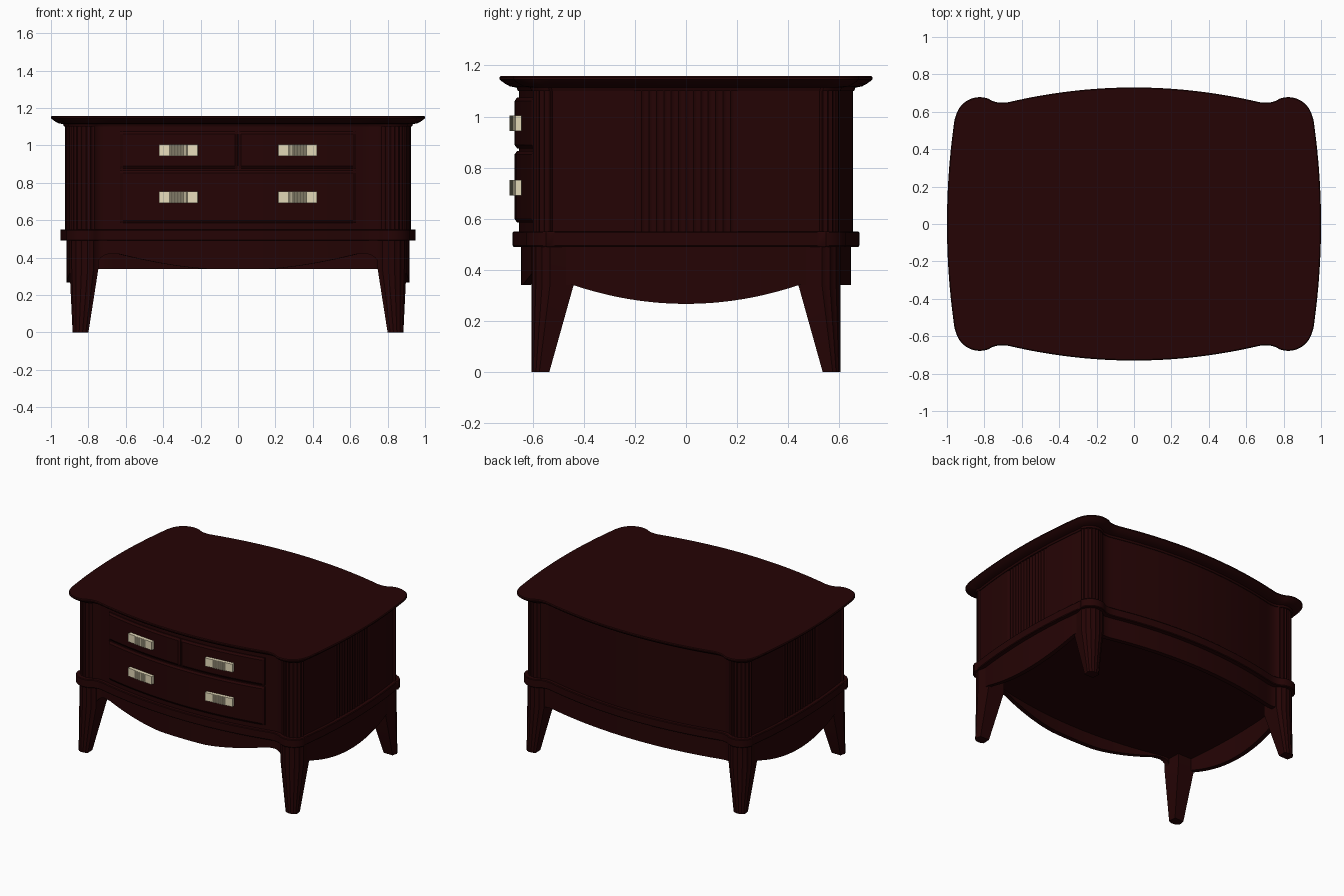
import bpy, bmesh, math
from mathutils import Matrix

if "Cube" in bpy.data.objects:
    bpy.data.objects.remove(bpy.data.objects["Cube"])


def material(name, color):
    m = bpy.data.materials.new(name)
    m.diffuse_color = color
    m.use_nodes = True
    m.node_tree.nodes["Principled BSDF"].inputs["Base Color"].default_value = m.diffuse_color
    return m


WOOD = material("dark_wood", (0.018, 0.0011, 0.0013, 1))
BRASS = material("pale_metal", (0.80, 0.72, 0.50, 1))


def finish(name, bm, mat=WOOD, angle=30):
    bmesh.ops.recalc_face_normals(bm, faces=bm.faces[:])
    me = bpy.data.meshes.new(name)
    bm.to_mesh(me)
    bm.free()
    ob = bpy.data.objects.new(name, me)
    bpy.context.collection.objects.link(ob)
    me.materials.append(mat)
    bpy.ops.object.select_all(action='DESELECT')
    ob.select_set(True)
    bpy.context.view_layer.objects.active = ob
    bpy.ops.object.shade_smooth_by_angle(angle=math.radians(angle))
    return ob


def front_y(x, d):
    return 0.73 - 1.03 * d - 0.175 * x * x


def outline(d, flute=0.0, n_side=72):
    """Bowed plan outline with round corner lobes, inset by d."""
    cx, cy, r = 0.825 - 0.15 * d, 0.547 - 0.5 * d, 0.131 - 0.55 * d
    q = []
    for i in range(n_side + 1):
        y = (cy + 0.012) * i / n_side
        x = 1 - d - 0.13 * y * y
        if flute and i < 29:                      # fluted middle of each side
            x -= flute * abs(math.sin(math.pi * i / 4))
        q.append((x, y))
    end = math.pi / 2
    while cy + r * math.sin(end) > front_y(cx + r * math.cos(end), d):
        end += 0.01
    corner = (cx + r * math.cos(end), cy + r * math.sin(end))
    start, end = 0.25, end - 0.45
    for i in range(29):                           # corner lobe
        a = start + (end - start) * i / 28
        rr = r - flute * abs(math.sin(math.pi * i / 4))
        q.append((cx + rr * math.cos(a), cy + rr * math.sin(a)))
    p0, x_last = q[-1], corner[0] - 0.075
    p2 = (x_last, front_y(x_last, d))
    for i in range(1, 7):                         # hollow between lobe and front
        t = i / 7
        q.append(tuple((1 - t) ** 2 * a + 2 * t * (1 - t) * b + t * t * c
                       for a, b, c in zip(p0, corner, p2)))
    for i in range(25):                           # bowed front
        x = x_last * (1 - i / 24)
        q.append((x, front_y(x, d)))
    half = q + [(-x, y) for x, y in q[-2::-1]]
    return half + [(x, -y) for x, y in half[-2:0:-1]]


def loft(name, rings, caps=True, angle=30):
    """Skin equal-length rings of 3D points."""
    bm = bmesh.new()
    vs = [[bm.verts.new(p) for p in ring] for ring in rings]
    n = len(vs[0])
    for a, b in zip(vs, vs[1:]):
        for i in range(n):
            j = (i + 1) % n
            bm.faces.new((a[i], a[j], b[j], b[i]))
    if caps:
        bm.faces.new(vs[0])
        bm.faces.new(vs[-1])
    return finish(name, bm, angle=angle)


def ring(d, z, **kw):
    return [(x, y, z) for x, y in outline(d, **kw)]


# Table top with moulded edge
loft("table_top", [ring(d, z, n_side=24) for d, z in (
    (0.07, 1.10), (0.065, 1.113), (0.04, 1.118), (0.022, 1.128),
    (0.006, 1.14), (0, 1.146), (0, 1.153), (0.005, 1.158))])

# Fluted cabinet body and belt moulding
loft("cabinet_body", [ring(0.075, z, flute=0.006) for z in (0.54, 1.105)])
loft("belt_moulding", [ring(d, z, n_side=24) for d, z in (
    (0.054, 0.49), (0.05, 0.495), (0.05, 0.546), (0.054, 0.551))])


# Apron: shaped lower edge on front and sides, straight at the back
def apron_z(x, y):
    ax = abs(x)
    if abs(y) < 0.44 and ax > 0.76:
        return 0.34 - 0.073 * (1 - (y / 0.44) ** 2)
    if y < 0 and ax < 0.76:
        if ax > 0.68:
            return 0.34 + 0.08 * math.sqrt(max(0, 1 - ((ax - 0.68) / 0.08) ** 2))
        if ax > 0.64:
            return 0.42
        return 0.34 + 0.08 * max(0, (ax - 0.16) / 0.48) ** 1.5
    return 0.34


outer, inner = outline(0.082), outline(0.114)
low = [apron_z(x, y) for x, y in outer]
loft("apron", [
    [(x, y, 0.5) for x, y in outer],
    [(x, y, z) for (x, y), z in zip(outer, low)],
    [(x, y, z) for (x, y), z in zip(inner, low)],
    [(x, y, 0.5) for x, y in inner]], caps=False)
loft("bottom_panel", [ring(0.1, z, n_side=24) for z in (0.43, 0.45)])

# Tapered legs with fluted outer corner, upper part tucked behind the apron
section = []
for i in range(25):
    a = math.radians(10 + 130 * i / 24)
    r = 0.088 - 0.004 * abs(math.sin(math.pi * i / 4))
    section.append((0.814 + r * math.cos(a), 0.517 + r * math.sin(a)))
section += [(0.752, 0.44), (0.884, 0.44)]
foot = [(0.80 + (x - 0.747) / 0.155 * 0.085, 0.535 + (y - 0.44) / 0.165 * 0.07)
        for x, y in section]
legs = loft("legs", [[(x, y, 0) for x, y in foot],
                     [(x, y, 0.34) for x, y in section],
                     [(x, y, 0.495) for x, y in section]])
mirror = legs.modifiers.new("mirror", 'MIRROR')
mirror.use_axis = (True, True, False)


# Drawer fronts: raised bevelled panels that follow the bow
def drawer(name, x0, x1, z0, z1):
    b, n = 0.014, 20
    cols = [(x0, -0.03), (x0, 0.008)]
    cols += [(x0 + b + (x1 - x0 - 2 * b) * i / n, 0.018) for i in range(n + 1)]
    cols += [(x1, 0.008), (x1, -0.03)]
    rows = [(z0, -0.03), (z0, 0.008), (z0 + b, 0.018),
            (z1 - b, 0.018), (z1, 0.008), (z1, -0.03)]
    bm = bmesh.new()
    g = [[bm.verts.new((x, -front_y(x, 0.075) - min(hx, hz), z))
          for x, hx in cols] for z, hz in rows]
    for a, c in zip(g, g[1:]):
        for i in range(len(cols) - 1):
            bm.faces.new((a[i], a[i + 1], c[i + 1], c[i]))
    me = finish(name, bm, angle=20).data
    if me.polygons[len(me.polygons) // 2].normal.y > 0:
        me.flip_normals()


drawer("upper_left_drawer", -0.63, -0.003, 0.875, 1.075)
drawer("upper_right_drawer", 0.003, 0.63, 0.875, 1.075)
drawer("lower_drawer", -0.63, 0.63, 0.585, 0.866)


# Handles: flat plate, ribbed grip and mounting block
def handle(name, x, z):
    bm = bmesh.new()
    for sx, sy, sz, y in ((0.208, 0.024, 0.06, -0.014), (0.16, 0.03, 0.03, 0)):
        bmesh.ops.create_cube(bm, size=1, matrix=Matrix.Translation((0, y, 0))
                              @ Matrix.Diagonal((sx, sy, sz, 1)))
    for i in range(6):
        bmesh.ops.create_cone(
            bm, cap_ends=True, segments=10, radius1=0.007, radius2=0.007,
            depth=0.059, matrix=Matrix.Translation(((i - 2.5) * 0.0165, -0.024, 0)))
    ob = finish(name, bm, BRASS)
    ob.location = (x, -front_y(x, 0.075) - 0.018, z)
    ob.rotation_euler.z = math.atan(0.35 * x)


for row, z in (("upper", 0.974), ("lower", 0.722)):
    for side, x in (("left", -0.316), ("right", 0.316)):
        handle(f"{row}_{side}_handle", x, z)
